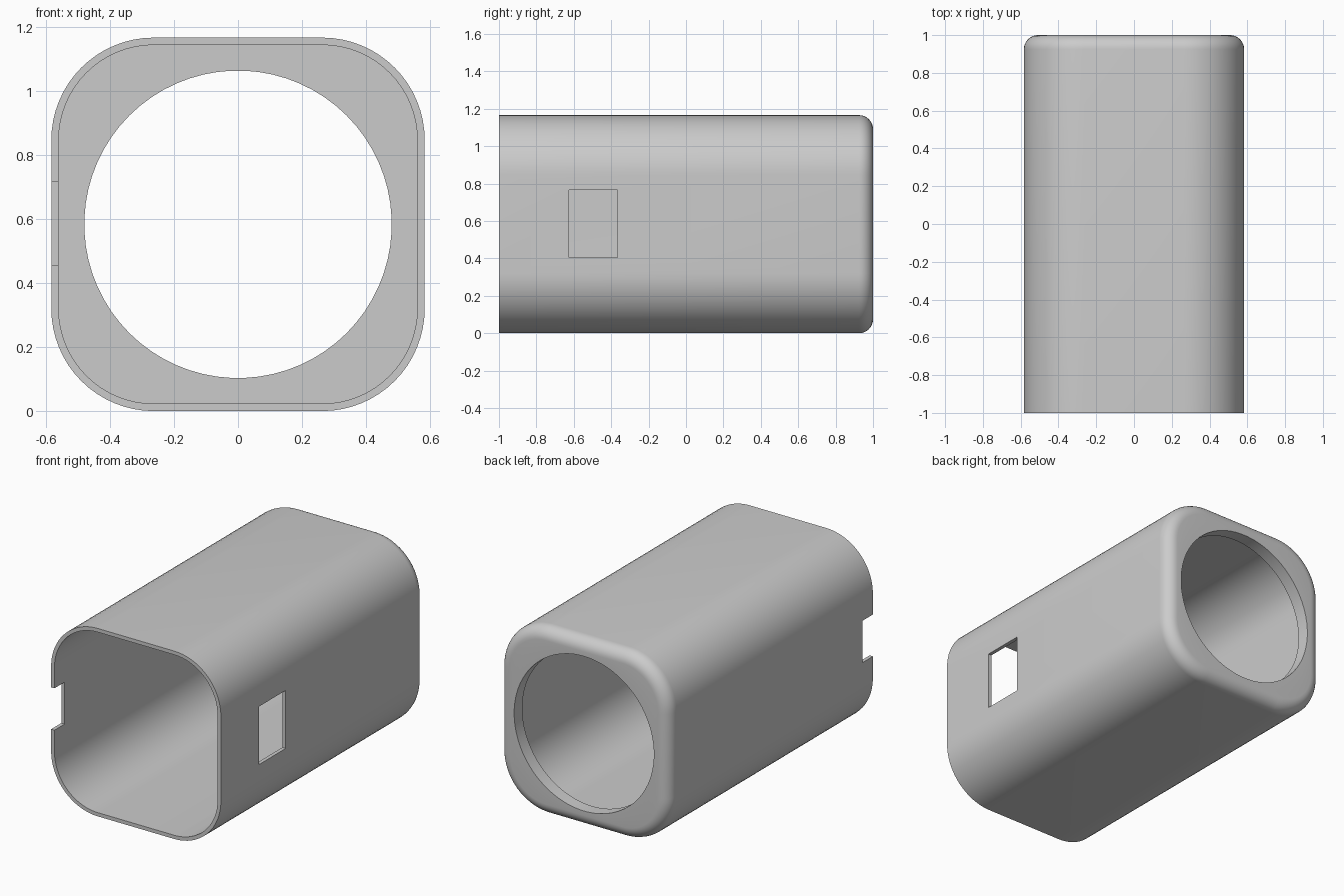
import bpy, bmesh
from math import cos, sin, pi, radians

cube = bpy.data.objects.get("Cube")
if cube:
    bpy.data.objects.remove(cube, do_unlink=True)

SEG = 16                      # segments per rounded corner
COUNT = 4 * (SEG + 1)
HALF, RADIUS = 0.583, 0.32    # outer half width and corner radius
WALL, FILLET, HOLE = 0.023, 0.075, 0.48
BACK_INNER = 0.92

grey = bpy.data.materials.new("plain grey")
grey.use_nodes = True
grey.diffuse_color = (0.6, 0.6, 0.6, 1)
grey.node_tree.nodes["Principled BSDF"].inputs["Base Color"].default_value = (0.6, 0.6, 0.6, 1)


def rounded_ring(y, inset):
    """Rounded square outline, shrunk by inset, at depth y."""
    half, r = HALF - inset, RADIUS - inset
    points = []
    for corner in range(4):
        mid = pi / 4 + corner * pi / 2
        cx = (half - r) * (1 if cos(mid) > 0 else -1)
        cz = (half - r) * (1 if sin(mid) > 0 else -1)
        for i in range(SEG + 1):
            a = (corner + i / SEG) * pi / 2
            points.append((cx + r * cos(a), y, HALF + cz + r * sin(a)))
    return points


def round_ring(y):
    angles = [(k + 0.5) * 2 * pi / COUNT for k in range(COUNT)]
    return [(HOLE * cos(a), y, HALF + HOLE * sin(a)) for a in angles]


# Sleeve: outer wall, rounded back edge, round opening, inner wall, front rim
rings = [rounded_ring(-1, 0)]
for step in range(9):
    a = step / 8 * pi / 2
    rings.append(rounded_ring(1 - FILLET + FILLET * sin(a), FILLET * (1 - cos(a))))
rings += [round_ring(1), round_ring(BACK_INNER),
          rounded_ring(BACK_INNER, WALL), rounded_ring(-1, WALL)]

bm = bmesh.new()
loops = [[bm.verts.new(p) for p in ring] for ring in rings]
for n, a in enumerate(loops):
    b = loops[(n + 1) % len(loops)]
    for k in range(COUNT):
        j = (k + 1) % COUNT
        bm.faces.new((a[k], a[j], b[j], b[k]))
bmesh.ops.recalc_face_normals(bm, faces=bm.faces)
mesh = bpy.data.meshes.new("sleeve_body")
bm.to_mesh(mesh)
bm.free()
mesh.materials.append(grey)
body = bpy.data.objects.new("sleeve_body", mesh)
bpy.context.collection.objects.link(body)


def cut_box(name, low, high):
    """Cut a box-shaped opening through the sleeve wall."""
    centre = [(l + h) / 2 for l, h in zip(low, high)]
    bpy.ops.mesh.primitive_cube_add(size=1, location=centre)
    cutter = bpy.context.object
    cutter.name = name
    cutter.hide_render = True
    cutter.scale = [h - l for l, h in zip(low, high)]
    cutter.data.materials.append(grey)
    mod = body.modifiers.new(name, "BOOLEAN")
    mod.operation, mod.solver, mod.object = "DIFFERENCE", "EXACT", cutter
    bpy.ops.object.select_all(action="DESELECT")
    body.select_set(True)
    bpy.context.view_layer.objects.active = body
    bpy.ops.object.modifier_apply(modifier=mod.name)
    bpy.data.objects.remove(cutter, do_unlink=True)


# Side window on the left, open notch at the front of the right wall
cut_box("window_cutter", (0.5, -0.625, 0.405), (0.7, -0.365, 0.765))
cut_box("notch_cutter", (-0.7, -1.1, 0.455), (-0.5, -0.9, 0.715))

bpy.ops.object.shade_smooth_by_angle(angle=radians(30))
